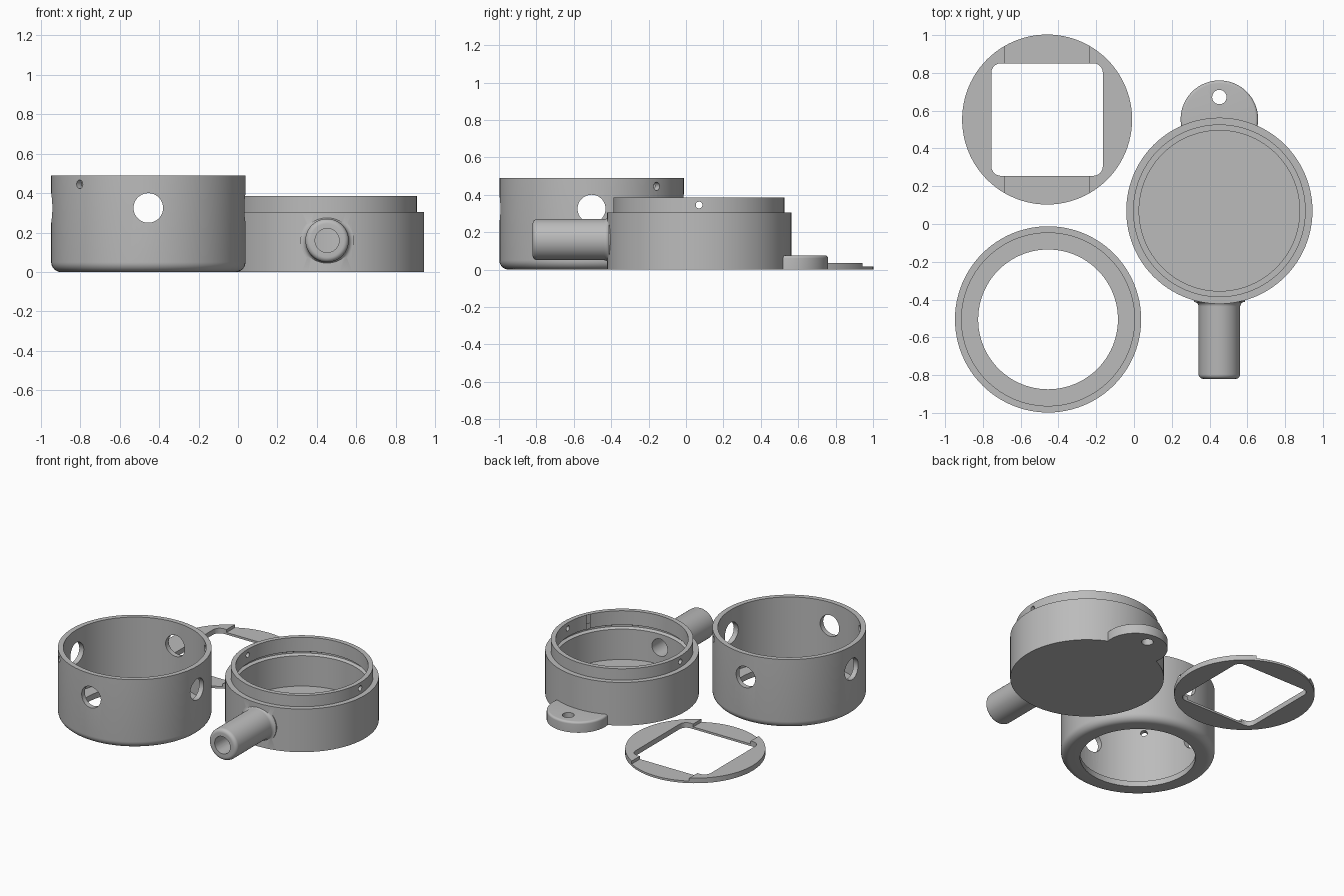
import bpy, bmesh, math
from mathutils import Matrix, Vector

if "Cube" in bpy.data.objects:
    bpy.data.objects.remove(bpy.data.objects["Cube"], do_unlink=True)

grey = bpy.data.materials.new("plain grey")
grey.use_nodes = True
grey.diffuse_color = (0.5, 0.5, 0.5, 1)
grey.node_tree.nodes["Principled BSDF"].inputs["Base Color"].default_value = (0.5, 0.5, 0.5, 1)


def make(name, bm, matrix):
    bmesh.ops.recalc_face_normals(bm, faces=bm.faces)
    bmesh.ops.transform(bm, matrix=matrix, verts=bm.verts)
    mesh = bpy.data.meshes.new(name)
    bm.to_mesh(mesh)
    bm.free()
    mesh.materials.append(grey)
    ob = bpy.data.objects.new(name, mesh)
    bpy.context.collection.objects.link(ob)
    return ob


def arc(cr, cz, rad, a0, a1, n=6):
    """Points of a fillet in a lathe profile, angles in degrees."""
    steps = [math.radians(a0 + (a1 - a0) * i / n) for i in range(n + 1)]
    return [(cr + rad * math.cos(a), cz + rad * math.sin(a)) for a in steps]


def lathe(name, profile, matrix, closed=False, steps=96):
    """Revolve (radius, height) points about the local z axis."""
    bm = bmesh.new()
    vs = [bm.verts.new((r, 0, z)) for r, z in profile]
    edges = [bm.edges.new(p) for p in zip(vs, vs[1:])]
    if closed:
        edges.append(bm.edges.new((vs[-1], vs[0])))
    bmesh.ops.spin(bm, geom=vs + edges, cent=(0, 0, 0), axis=(0, 0, 1),
                   angle=2 * math.pi, steps=steps, use_duplicate=False)
    bmesh.ops.remove_doubles(bm, verts=bm.verts, dist=1e-5)
    return make(name, bm, matrix)


def rod(name, start, end, radius, steps=48):
    """Solid cylinder between two points."""
    a, b = Vector(start), Vector(end)
    turn = (b - a).to_track_quat('Z', 'Y').to_matrix().to_4x4()
    h = (b - a).length
    return lathe(name, [(0, 0), (radius, 0), (radius, h), (0, h)],
                 Matrix.Translation(a) @ turn, steps=steps)


def box(name, centre, size, corner=0):
    bm = bmesh.new()
    bmesh.ops.create_cube(bm, size=1, matrix=Matrix.Diagonal((*size, 1)))
    if corner:
        upright = [e for e in bm.edges
                   if abs(e.verts[0].co.z - e.verts[1].co.z) > 1e-4]
        bmesh.ops.bevel(bm, geom=upright, offset=corner, segments=6,
                        profile=0.5, affect='EDGES')
    return make(name, bm, Matrix.Translation(centre))


def combine(ob, tool, operation='DIFFERENCE'):
    """Apply a boolean and discard the tool."""
    tool.hide_render = True
    mod = ob.modifiers.new("cut", 'BOOLEAN')
    mod.operation, mod.object, mod.solver = operation, tool, 'EXACT'
    select(ob)
    bpy.ops.object.modifier_apply(modifier=mod.name)
    bpy.data.objects.remove(tool, do_unlink=True)


def select(ob):
    bpy.ops.object.select_all(action='DESELECT')
    ob.select_set(True)
    bpy.context.view_layer.objects.active = ob


def finish(ob):
    select(ob)
    bpy.ops.object.shade_smooth_by_angle(angle=math.radians(30))


# Open sleeve with a rounded foot and an inward lip at the bottom
sx, sy = -0.455, -0.505
sleeve = lathe("sleeve", [(0.37, 0)] + arc(0.443, 0.05, 0.05, -90, 0, 8) +
               [(0.493, 0.49), (0.458, 0.49), (0.458, 0.04), (0.37, 0.04)],
               Matrix.Translation((sx, sy, 0)), closed=True)
# Four large side holes
for dx, dy in ((1, 0), (0, 1)):
    combine(sleeve, rod("side_hole", (sx - dx * 0.6, sy - dy * 0.6, 0.325),
                        (sx + dx * 0.6, sy + dy * 0.6, 0.325), 0.075))
# Pair of diagonal pin holes
combine(sleeve, rod("pin_hole", (sx - 0.45, sy - 0.45, 0.445),
                    (sx + 0.45, sy + 0.45, 0.445), 0.022, 24))
finish(sleeve)

# Cup with stepped rim
cx, cy = 0.452, 0.07
cup = lathe("cup", [(0, 0), (0.493, 0), (0.493, 0.305), (0.457, 0.305),
                    (0.457, 0.385), (0, 0.385)], Matrix.Translation((cx, cy, 0)))
# Rounded tab behind the cup
tab = lathe("tab", [(0, 0), (0.205, 0)] + arc(0.19, 0.06, 0.015, 0, 90) + [(0, 0.075)],
            Matrix.Translation((cx, 0.555, 0)))
combine(cup, tab, 'UNION')
combine(cup, rod("tab_hole", (cx, 0.672, -0.1), (cx, 0.672, 0.2), 0.038))
# Spout with a flared root and rounded end
spout = lathe("spout", [(0, 0.455), (0.135, 0.455), (0.135, 0.482)] +
              arc(0.135, 0.507, 0.025, 270, 180) +
              arc(0.085, 0.865, 0.025, 0, 90) + [(0, 0.89)],
              Matrix.Translation((cx, cy, 0.16)) @ Matrix.Rotation(math.pi / 2, 4, 'X'),
              steps=64)
combine(cup, spout, 'UNION')
# Cavity with a shallow groove in its wall
cavity = lathe("cavity", [(0, 0.04), (0.425, 0.04), (0.425, 0.255), (0.445, 0.265),
                          (0.445, 0.275), (0.425, 0.285), (0.425, 0.5), (0, 0.5)],
               Matrix.Translation((cx, cy, 0)))
combine(cup, cavity)
# Spout bore and rim pin holes
combine(cup, rod("bore", (cx, cy - 0.3, 0.16), (cx, cy - 1, 0.16), 0.061))
combine(cup, rod("rim_pin_hole", (cx - 0.6, cy, 0.345), (cx + 0.6, cy, 0.345), 0.018, 24))
finish(cup)

# Thin retaining plate with a square window and two lowered sides
px, py = -0.46, 0.553
plate = rod("retaining_plate", (px, py, 0), (px, py, 0.036), 0.45, 96)
combine(plate, box("window", (px, py, 0), (0.59, 0.596, 0.3), 0.05))
for side in (-1, 1):
    combine(plate, box("recess", (px, py + side * 0.4, 0.065), (0.45, 0.3, 0.1)))
finish(plate)
